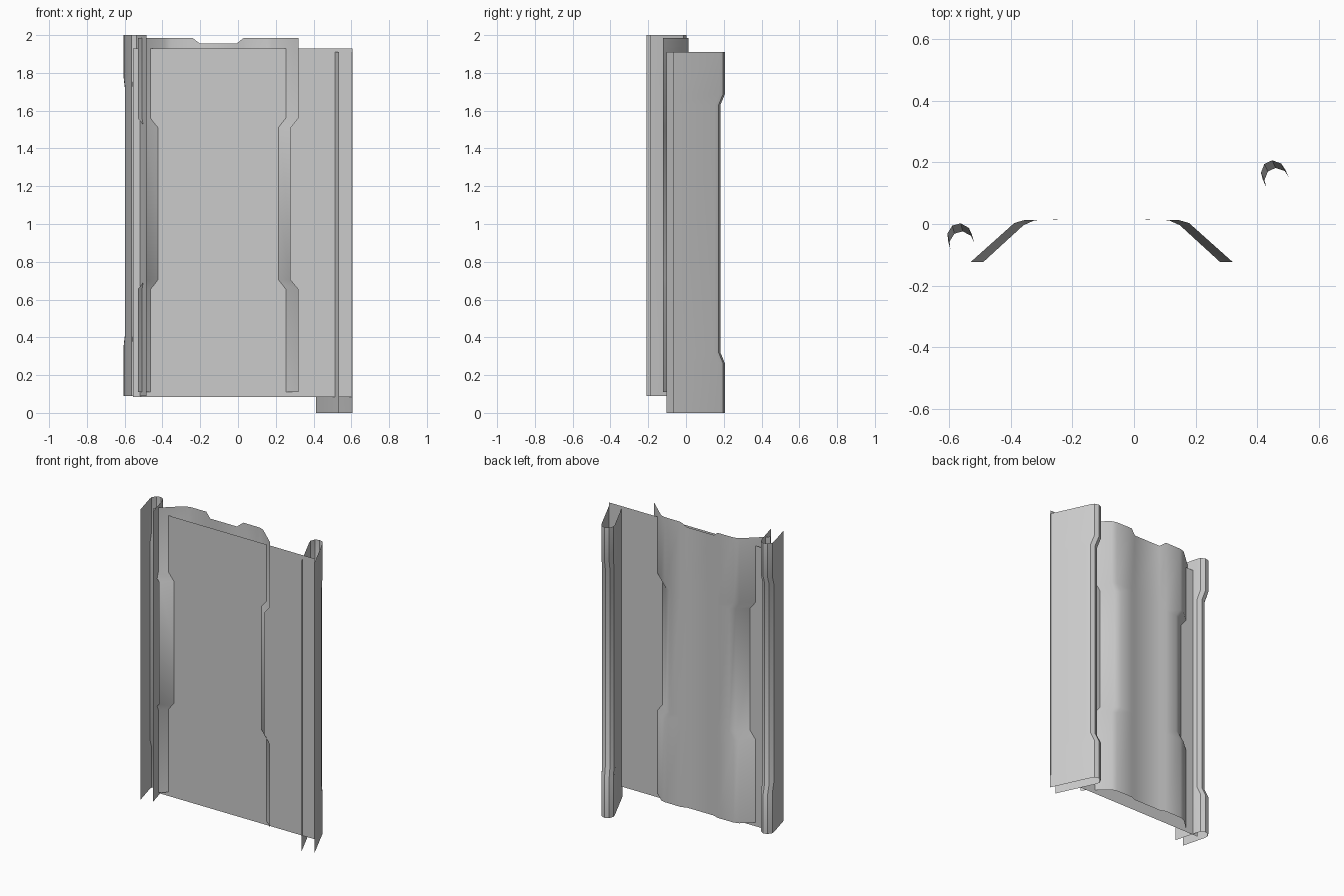
import bpy, math

if "Cube" in bpy.data.objects:
    bpy.data.objects.remove(bpy.data.objects["Cube"])


def loft(name, rows):
    """Skin a sheet through rows of equally many 3D points."""
    n = len(rows[0])
    verts = [p for row in rows for p in row]
    faces = [(r * n + i, r * n + i + 1, (r + 1) * n + i + 1, (r + 1) * n + i)
             for r in range(len(rows) - 1) for i in range(n - 1)]
    # columns run along +x and rows along +z: flip so normals face the back
    mesh = bpy.data.meshes.new(name)
    mesh.from_pydata(verts, [], [f[::-1] for f in faces])
    mesh.polygons.foreach_set("use_smooth", [True] * len(mesh.polygons))
    mesh.set_sharp_from_angle(angle=math.radians(30))
    mesh.update()
    obj = bpy.data.objects.new(name, mesh)
    bpy.context.collection.objects.link(obj)
    return obj


def mirrored(half, axis=0.0):
    """Complete a left half profile with its mirror image about x = axis."""
    return [(axis + x, y) for x, y in half] + [(axis - x, y) for x, y in reversed(half)]


# Folded edge rail: two legs and a faceted ridge that is lower between its ends
def rail(name, cx, cy, angle, leg, base):
    c, s = math.cos(math.radians(angle)), math.sin(math.radians(angle))
    levels = [(0, 0), (0.26, 0), (0.32, 0.027), (1.63, 0.027), (1.69, 0), (1.91, 0)]
    rows = []
    for z, drop in levels:
        profile = mirrored([(-0.04, -leg), (-0.04, -drop),
                            (-0.036, 0.024 - drop), (-0.014, 0.045 - drop)])
        rows.append([(cx + u * c - v * s, cy + u * s + v * c, base + z)
                     for u, v in profile])
    return loft(name, rows)


rail("left_rail", -0.565, -0.045, 15, 0.16, 0.09)
rail("right_rail", 0.455, 0.16, 25, 0.272, 0.0)

# Flat front panel
loft("flat_panel", [[(x, -0.063, z) for x in (-0.555, 0.605)] for z in (0.085, 1.93)])

# Ribbed back panel: flared flanges step inward at mid height, shallow channel in the middle
wide = [(-0.425, -0.123), (-0.284, 0.003), (-0.25, 0.013)]
narrow = [(-0.384, -0.123), (-0.254, -0.004), (-0.218, 0.012)]
channel = [(-0.135, 0.014), (-0.097, 0.0)]
rows = []
for z, flange in [(0.11, wide), (0.655, wide), (0.705, narrow),
                  (1.51, narrow), (1.56, wide), (1.985, wide)]:
    row = []
    for x, y in mirrored(flange + channel, -0.105):
        # the top edge dips across the channel
        dip = 0.03 if z > 1.9 and abs(x + 0.105) < 0.1 else 0
        row.append((x, y, z - dip))
    rows.append(row)
loft("ribbed_panel", rows)
